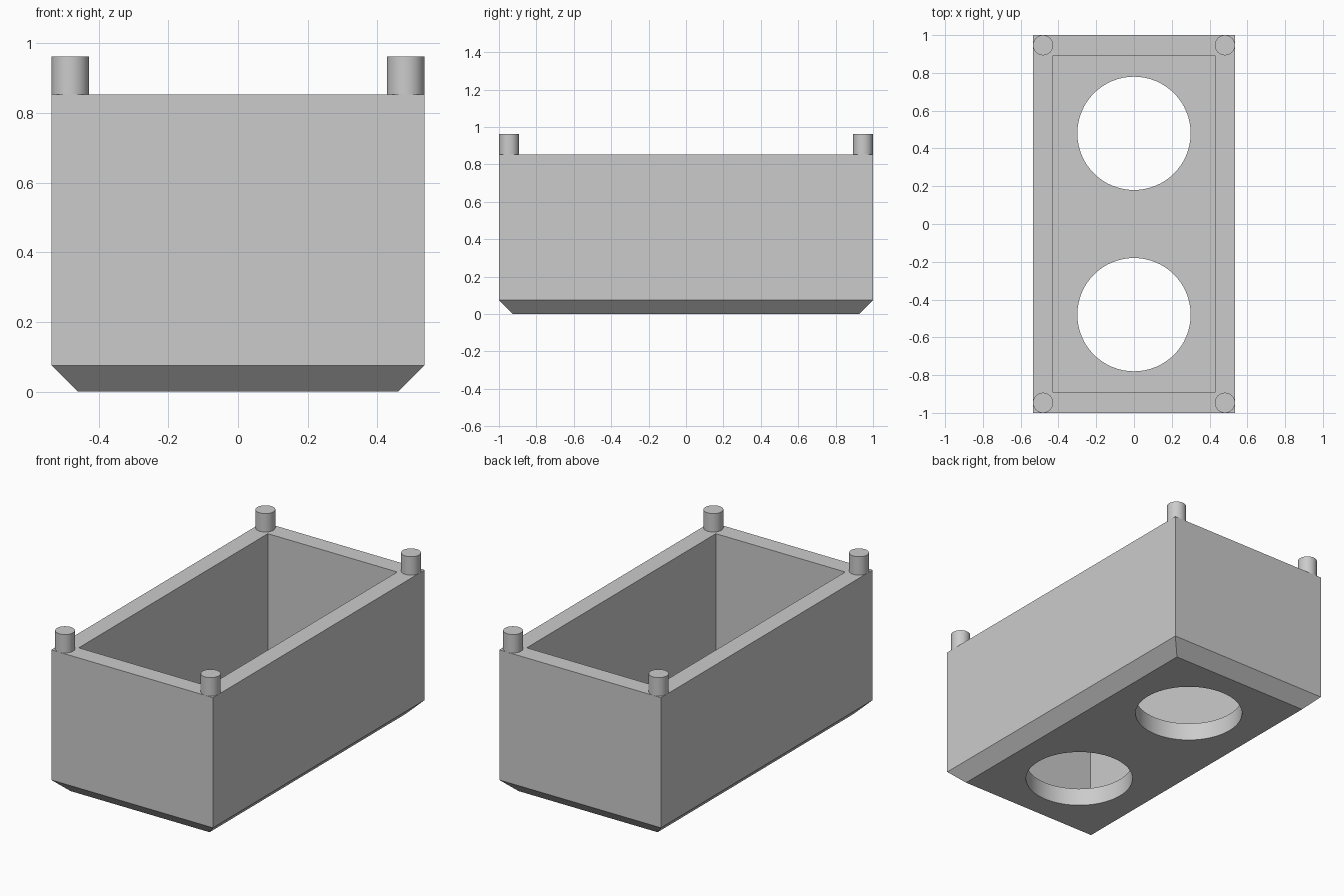
import bpy
import bmesh
import math

if "Cube" in bpy.data.objects:
    bpy.data.objects.remove(bpy.data.objects["Cube"], do_unlink=True)

HALF_X, HALF_Y = 0.535, 1.0
RIM, TOP = 0.853, 0.963
WALL, CHAMFER = 0.107, 0.075
HOLE_R, HOLE_Y = 0.3, 0.48

grey = bpy.data.materials.new("light grey")
grey.use_nodes = True
colour = (0.6, 0.6, 0.6, 1)
grey.diffuse_color = colour
grey.node_tree.nodes["Principled BSDF"].inputs["Base Color"].default_value = colour


def finish(name, bm):
    mesh = bpy.data.meshes.new(name)
    bmesh.ops.recalc_face_normals(bm, faces=bm.faces)
    bm.to_mesh(mesh)
    bm.free()
    ob = bpy.data.objects.new(name, mesh)
    bpy.context.collection.objects.link(ob)
    mesh.materials.append(grey)
    return ob


def box(name, hx, hy, z0, z1, inset=0):
    """Box whose bottom face may be narrowed by an inset."""
    bm = bmesh.new()
    bmesh.ops.create_cube(bm, size=2)
    for v in bm.verts:
        low = v.co.z < 0
        v.co.x *= hx - (inset if low else 0)
        v.co.y *= hy - (inset if low else 0)
        v.co.z = z0 if low else z1
    return bm if name is None else finish(name, bm)


def cylinder(name, radius, x, y, z0, z1):
    bm = bmesh.new()
    bmesh.ops.create_cone(bm, cap_ends=True, segments=64,
                          radius1=radius, radius2=radius, depth=z1 - z0)
    bmesh.ops.translate(bm, verts=bm.verts, vec=(x, y, (z0 + z1) / 2))
    return finish(name, bm)


def smooth(ob):
    bpy.ops.object.select_all(action="DESELECT")
    ob.select_set(True)
    bpy.context.view_layer.objects.active = ob
    bpy.ops.object.shade_smooth_by_angle(angle=math.radians(30))


# Outer shell: a block with its lower sides extruded in to a chamfered base
bm = box(None, HALF_X, HALF_Y, CHAMFER, RIM)
bm.faces.ensure_lookup_table()
base = min(bm.faces, key=lambda f: f.calc_center_median().z)
ext = bmesh.ops.extrude_discrete_faces(bm, faces=[base])["faces"][0]
for v in ext.verts:
    v.co.x -= math.copysign(CHAMFER, v.co.x)
    v.co.y -= math.copysign(CHAMFER, v.co.y)
    v.co.z = 0
body = finish("open_box", bm)

# Cavity and the two round floor openings
cutters = [box("cavity_cutter", HALF_X - WALL, HALF_Y - WALL, WALL, RIM + 0.2)]
for side in (-1, 1):
    cutters.append(cylinder("hole_cutter", HOLE_R, 0, side * HOLE_Y, -0.2, 0.4))
bpy.context.view_layer.objects.active = body
for cutter in cutters:
    cutter.hide_render = True
    mod = body.modifiers.new("cut", "BOOLEAN")
    mod.operation = "DIFFERENCE"
    mod.solver = "EXACT"
    mod.object = cutter
    bpy.ops.object.modifier_apply(modifier=mod.name)
for cutter in cutters:
    bpy.data.objects.remove(cutter, do_unlink=True)
smooth(body)

# Corner pegs standing on the rim
for x, x_name in ((1, "left"), (-1, "right")):
    for y, y_name in ((-1, "front"), (1, "back")):
        peg = cylinder(f"{y_name}_{x_name}_peg", WALL / 2, x * (HALF_X - WALL / 2),
                       y * (HALF_Y - WALL / 2), RIM, TOP)
        smooth(peg)
